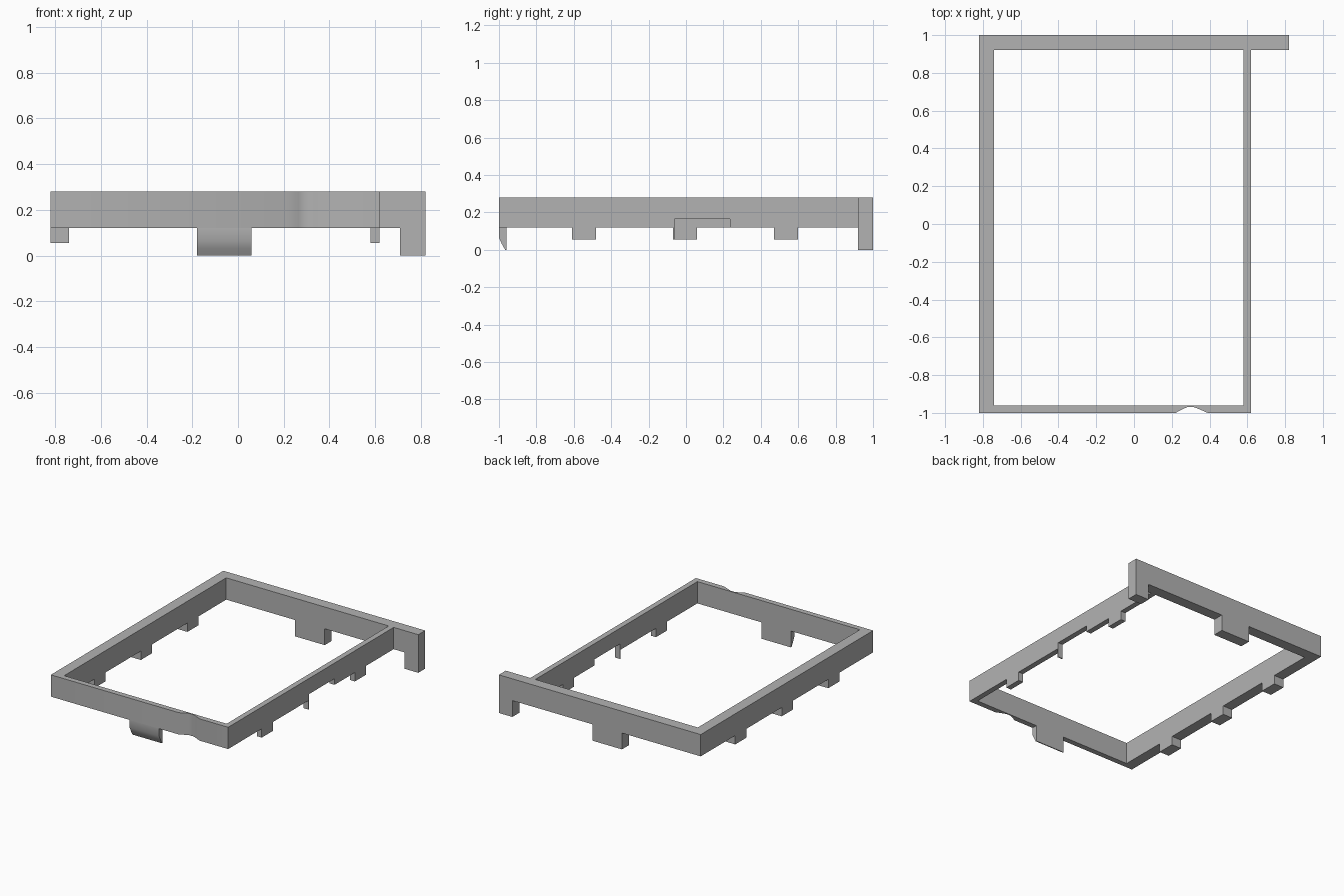
import bpy, bmesh, math
from mathutils import Vector

cube = bpy.data.objects.get("Cube")
if cube:
    bpy.data.objects.remove(cube, do_unlink=True)

grey = bpy.data.materials.new("plain grey")
grey.use_nodes = True
colour = (0.45, 0.45, 0.45, 1)
grey.diffuse_color = colour
grey.node_tree.nodes["Principled BSDF"].inputs["Base Color"].default_value = colour


def extrude(name, profile, axis, start, end, smooth=False):
    """Extrude a closed 2D profile along an axis; the profile uses the other two axes in order."""
    def place(a, b, c):
        point = [a, b]
        point.insert("xyz".index(axis), c)
        return Vector(point)
    bm = bmesh.new()
    face = bm.faces.new([bm.verts.new(place(a, b, start)) for a, b in profile])
    result = bmesh.ops.extrude_face_region(bm, geom=[face])
    moved = [g for g in result["geom"] if isinstance(g, bmesh.types.BMVert)]
    bmesh.ops.translate(bm, verts=moved, vec=place(0, 0, end - start))
    bmesh.ops.recalc_face_normals(bm, faces=bm.faces)
    mesh = bpy.data.meshes.new(name)
    bm.to_mesh(mesh)
    bm.free()
    mesh.materials.append(grey)
    obj = bpy.data.objects.new(name, mesh)
    bpy.context.collection.objects.link(obj)
    if smooth:
        bpy.ops.object.select_all(action='DESELECT')
        obj.select_set(True)
        bpy.context.view_layer.objects.active = obj
        bpy.ops.object.shade_smooth_by_angle(angle=math.radians(35))
    return obj


def comb(start, end, cuts):
    """Rail profile whose underside steps to a given height over each (from, to, height) span."""
    points = [(start, TOP), (start, LOW)]
    for a, b, h in cuts:
        points += [(a, LOW), (a, h), (b, h), (b, LOW)]
    points += [(end, LOW), (end, TOP)]
    return [p for i, p in enumerate(points) if p != points[i - 1]]


LOW, TOP, TAB = 0.12, 0.28, 0.055
LEFT, RIGHT = -0.82, 0.62
FRONT, BACK = -0.96, 0.92
first, middle, last = (-0.61, -0.48, TAB), (-0.07, 0.06, TAB), (0.47, 0.6, TAB)

# Long back rail with a central foot and an end foot
extrude("back_rail", comb(LEFT, 0.82, [(-0.18, 0.06, 0), (0.71, 0.82, 0)]), "y", BACK, 1)

# Thick side rail with three tabs
extrude("thick_side_rail", comb(FRONT, BACK, [first, middle, last]), "x", LEFT, -0.74)

# Thin side rail: a notch cuts away all but a sliver of the middle tab
sliver, notch = (-0.07, -0.062, TAB), (-0.062, 0.235, 0.165)
extrude("thin_side_rail", comb(FRONT, BACK, [first, sliver, notch, last]), "x", 0.58, RIGHT)

# Front rail with a shallow thumb scoop
scoop = [(0.22, -1), (0.265, -0.976), (0.285, -0.969), (0.315, -0.969), (0.335, -0.976), (0.39, -1)]
front_outline = [(LEFT, FRONT), (LEFT, -1)] + scoop + [(RIGHT, -1), (RIGHT, FRONT)]
extrude("front_rail", front_outline, "z", LOW, TOP, smooth=True)

# Tapered clip under the front rail
clip = [(FRONT, LOW), (-1, LOW), (-1, 0.065), (-0.985, 0.032), (-0.967, 0), (FRONT, 0)]
extrude("front_clip", clip, "x", -0.18, 0.06, smooth=True)
